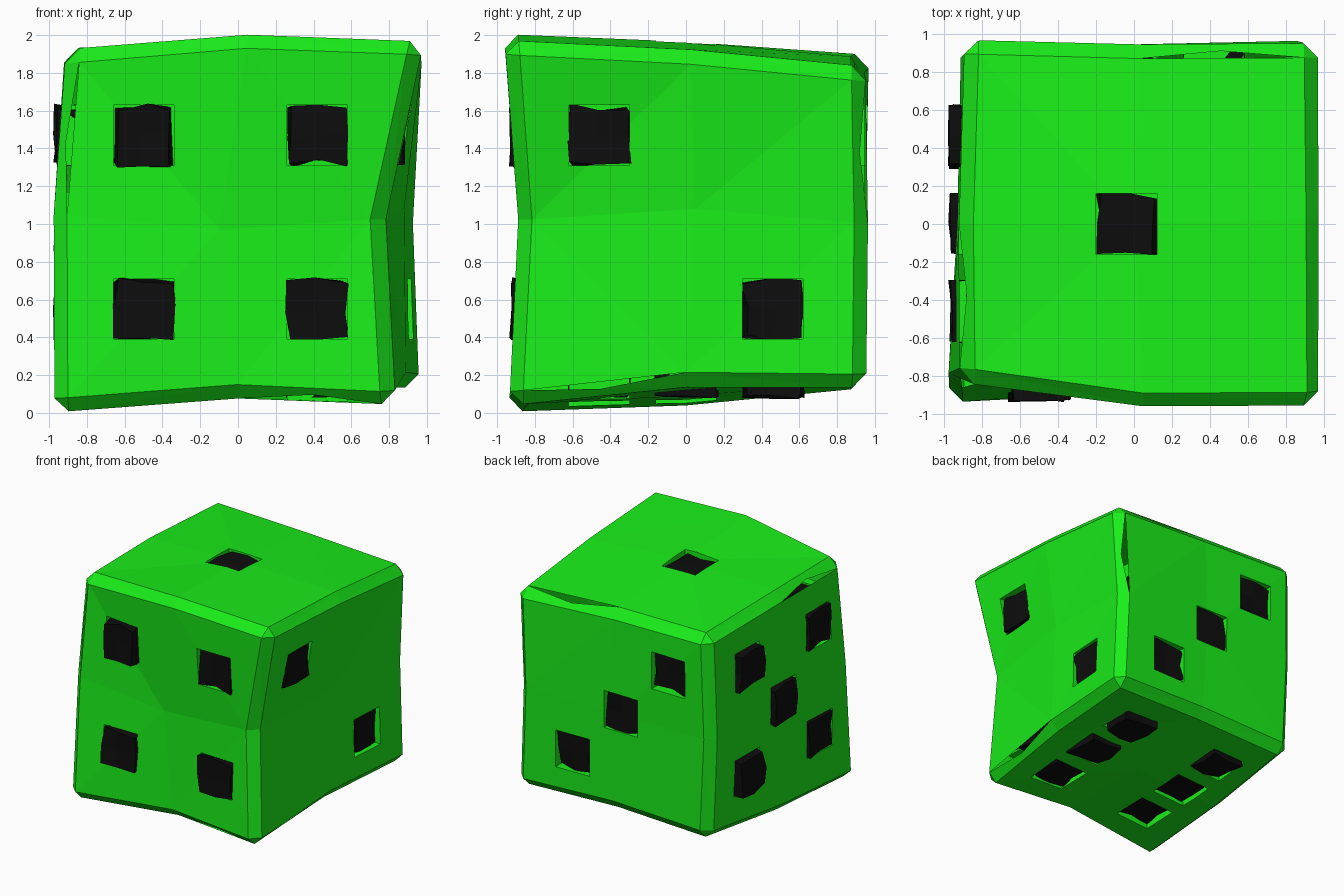
import bpy, bmesh, random
from mathutils import Vector

if "Cube" in bpy.data.objects:
    bpy.data.objects.remove(bpy.data.objects["Cube"])

random.seed(4)
CENTRE = Vector((-0.04, 0.0, 1.01))
S = 0.46          # pip spacing
HALF = 0.16       # half width of a pit

def material(name, rgb):
    m = bpy.data.materials.new(name)
    m.diffuse_color = (*rgb, 1)
    m.use_nodes = True
    m.node_tree.nodes["Principled BSDF"].inputs["Base Color"].default_value = m.diffuse_color
    return m

green = material("green", (0.01, 0.85, 0.01))
black = material("black", (0.004, 0.004, 0.004))

def finish(bm, name, mat):
    bmesh.ops.recalc_face_normals(bm, faces=bm.faces)
    me = bpy.data.meshes.new(name)
    bm.to_mesh(me)
    bm.free()
    me.materials.append(mat)
    ob = bpy.data.objects.new(name, me)
    bpy.context.collection.objects.link(ob)
    return ob

def grid_cube(place):
    """Cube of 2x2 quads per side; place(i, j, k) gives each point for i, j, k in -1, 0, 1."""
    bm = bmesh.new()
    verts = {}
    def v(key):
        if key not in verts:
            verts[key] = bm.verts.new(place(*key))
        return verts[key]
    for axis in range(3):
        for side in (-1, 1):
            for a in (-1, 0):
                for b in (-1, 0):
                    quad = []
                    for p, q in ((a, b), (a + 1, b), (a + 1, b + 1), (a, b + 1)):
                        key = [p, q]
                        key.insert(axis, side)
                        quad.append(v(tuple(key)))
                    bm.faces.new(quad)
    return bm, verts

# warped control points: layers bottom/middle/top, rows front to back, left to right
POINTS = [
    [[(-.975, -.945, 0), (0, -.89, .075), (.83, -.94, .035)],
     [(-.93, 0, .035), (0, 0, .09), (.89, 0, .14)],
     [(-.87, .95, .13), (.05, .94, .16), (.965, .955, .13)]],
    [[(-.98, -.86, 1.05), (-.1, -.87, .97), (.775, -.89, 1.02)],
     [(-.93, 0, 1), None, (.88, .05, 1.08)],
     [(-.91, .95, 1), (0, .945, 1), (.93, .965, 1)]],
    [[(-.91, -.83, 1.925), (.05, -.965, 2.005), (.985, -.96, 1.97)],
     [(-.92, 0, 1.93), (0, 0, 1.965), (.98, .03, 1.92)],
     [(-.89, .97, 1.9), (.03, .945, 1.88), (.97, .95, 1.83)]],
]

# body with chamfered outer edges
bm, verts = grid_cube(lambda i, j, k: POINTS[k + 1][j + 1][i + 1])
rim = {vert for key, vert in verts.items() if key.count(0) <= 1}
outer = [e for e in bm.edges if e.verts[0] in rim and e.verts[1] in rim]
bmesh.ops.bevel(bm, geom=outer, offset=0.075, segments=1, affect='EDGES')
bmesh.ops.triangulate(bm, faces=bm.faces)
body = finish(bm, "die_body", green)

# pip layout: (axis, side, in-plane positions in axis order)
LAYOUT = {
    "front": (1, -1, [(a, b) for a in (-S, S) for b in (-S, S)]),
    "back": (1, 1, [(S, -S), (0, 0), (-S, S)]),
    "right": (0, 1, [(-S, S), (S, -S)]),
    "left": (0, -1, [(a, b) for a in (-S, S) for b in (-S, S)] + [(0, 0)]),
    "top": (2, 1, [(0, 0)]),
    "bottom": (2, -1, [(a, b) for a in (-S, S) for b in (-S, 0, S)]),
}

def spot(axis, side, pq, depth):
    c = list(pq)
    c.insert(axis, side * depth)
    return CENTRE + Vector(c)

cut = bmesh.new()
for name, (axis, side, spots) in LAYOUT.items():
    for n, pq in enumerate(spots):
        # square pit cutter
        scale = Vector((2 * HALF,) * 3)
        scale[axis] = 0.5
        made = bmesh.ops.create_cube(cut, size=1)["verts"]
        bmesh.ops.scale(cut, vec=scale, verts=made)
        bmesh.ops.translate(cut, vec=spot(axis, side, pq, 1.03), verts=made)
        # wobbly pip block
        mid = spot(axis, side, pq, 0.765)
        def place(i, j, k):
            p = Vector((i, j, k)) * 0.15
            wob = Vector([random.uniform(-.022, .022) for _ in range(3)])
            p[axis] *= 1.07
            wob[axis] *= 0.6
            return mid + p + wob
        pip, _ = grid_cube(place)
        finish(pip, f"{name}_pip_{n + 1}", black)

# carve the pits
cutter = finish(cut, "pit_cutter", green)
cutter.hide_render = True
mod = body.modifiers.new("pits", 'BOOLEAN')
mod.operation = 'DIFFERENCE'
mod.solver = 'EXACT'
mod.object = cutter
bpy.context.view_layer.objects.active = body
body.select_set(True)
bpy.ops.object.modifier_apply(modifier=mod.name)
bpy.data.objects.remove(cutter)
